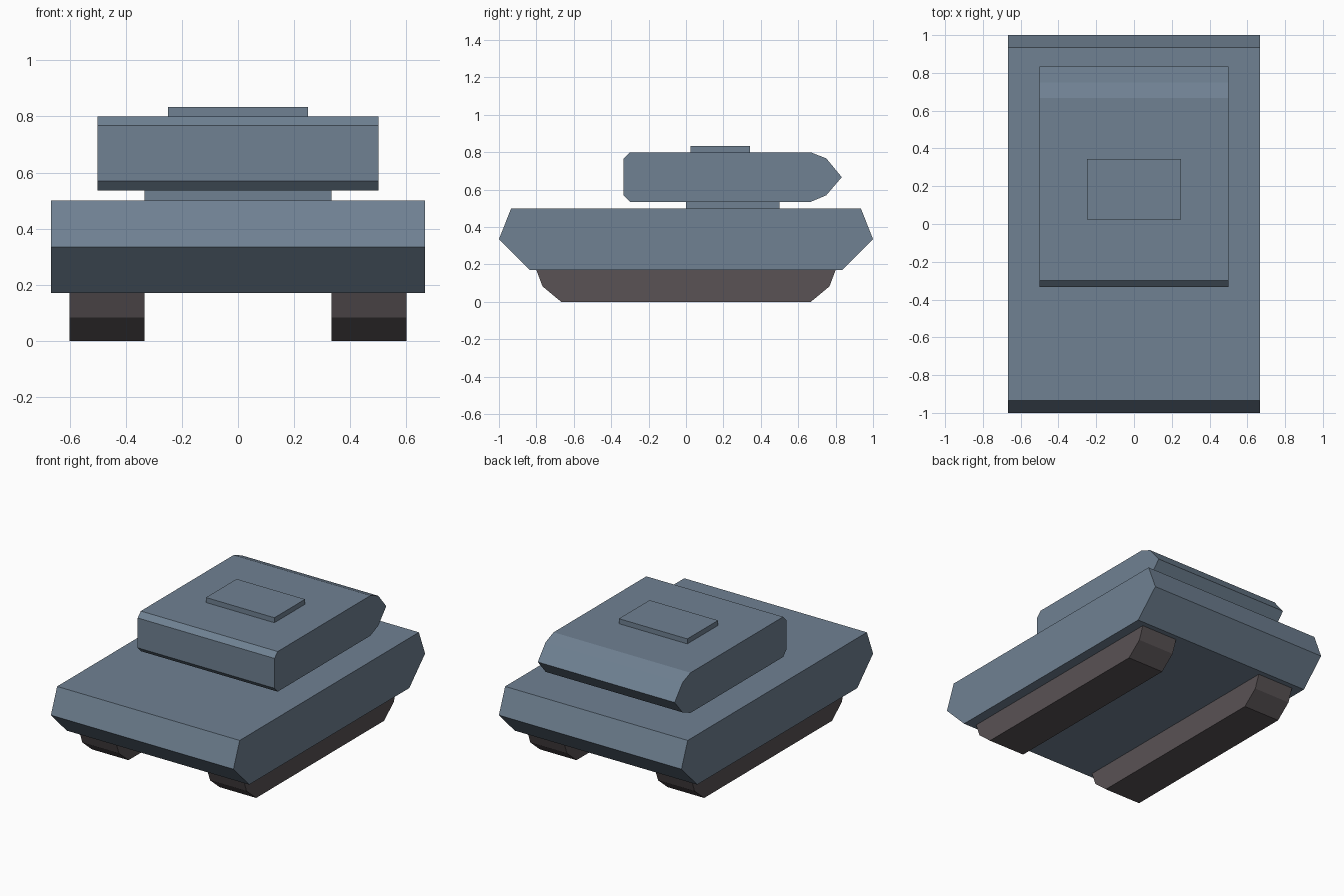
import bpy, bmesh

if "Cube" in bpy.data.objects:
    bpy.data.objects.remove(bpy.data.objects["Cube"])


def material(name, rgb):
    m = bpy.data.materials.new(name)
    m.diffuse_color = (*rgb, 1)
    m.use_nodes = True
    m.node_tree.nodes["Principled BSDF"].inputs["Base Color"].default_value = m.diffuse_color
    return m


steel = material("steel_blue", (0.16, 0.22, 0.29))
rubber = material("dark_track", (0.10, 0.085, 0.09))


def prism(name, profile, x0, x1, mat):
    """Extrude a (y, z) side profile across x from x0 to x1."""
    bm = bmesh.new()
    face = bm.faces.new([bm.verts.new((x0, y, z)) for y, z in profile])
    ext = bmesh.ops.extrude_face_region(bm, geom=[face])
    verts = [v for v in ext["geom"] if isinstance(v, bmesh.types.BMVert)]
    bmesh.ops.translate(bm, verts=verts, vec=(x1 - x0, 0, 0))
    bmesh.ops.recalc_face_normals(bm, faces=bm.faces)
    me = bpy.data.meshes.new(name)
    bm.to_mesh(me)
    bm.free()
    me.materials.append(mat)
    ob = bpy.data.objects.new(name, me)
    bpy.context.collection.objects.link(ob)
    return ob


def box(y0, y1, z0, z1):
    return [(y0, z0), (y1, z0), (y1, z1), (y0, z1)]


# Hull with sloped nose and tail
hull = [(-0.835, 0.17), (0.835, 0.17), (1, 0.335), (0.935, 0.5),
        (-0.935, 0.5), (-1, 0.335)]
prism("hull", hull, -0.667, 0.667, steel)

# Pair of tracks
track = [(-0.667, 0), (0.667, 0), (0.767, 0.083), (0.8, 0.17),
         (-0.8, 0.17), (-0.767, 0.083)]
for side, x0 in (("left", -0.6), ("right", 0.333)):
    prism(side + "_track", track, x0, x0 + 0.267, rubber)

# Turret ring, turret and hatch
prism("turret_ring", box(0, 0.5, 0.5, 0.535), -0.333, 0.333, steel)
turret = [(-0.3, 0.535), (0.667, 0.535), (0.75, 0.57), (0.833, 0.667),
          (0.75, 0.767), (0.667, 0.8), (-0.3, 0.8), (-0.333, 0.767),
          (-0.333, 0.57)]
prism("turret", turret, -0.5, 0.5, steel)
prism("hatch", box(0.023, 0.343, 0.8, 0.833), -0.25, 0.25, steel)
